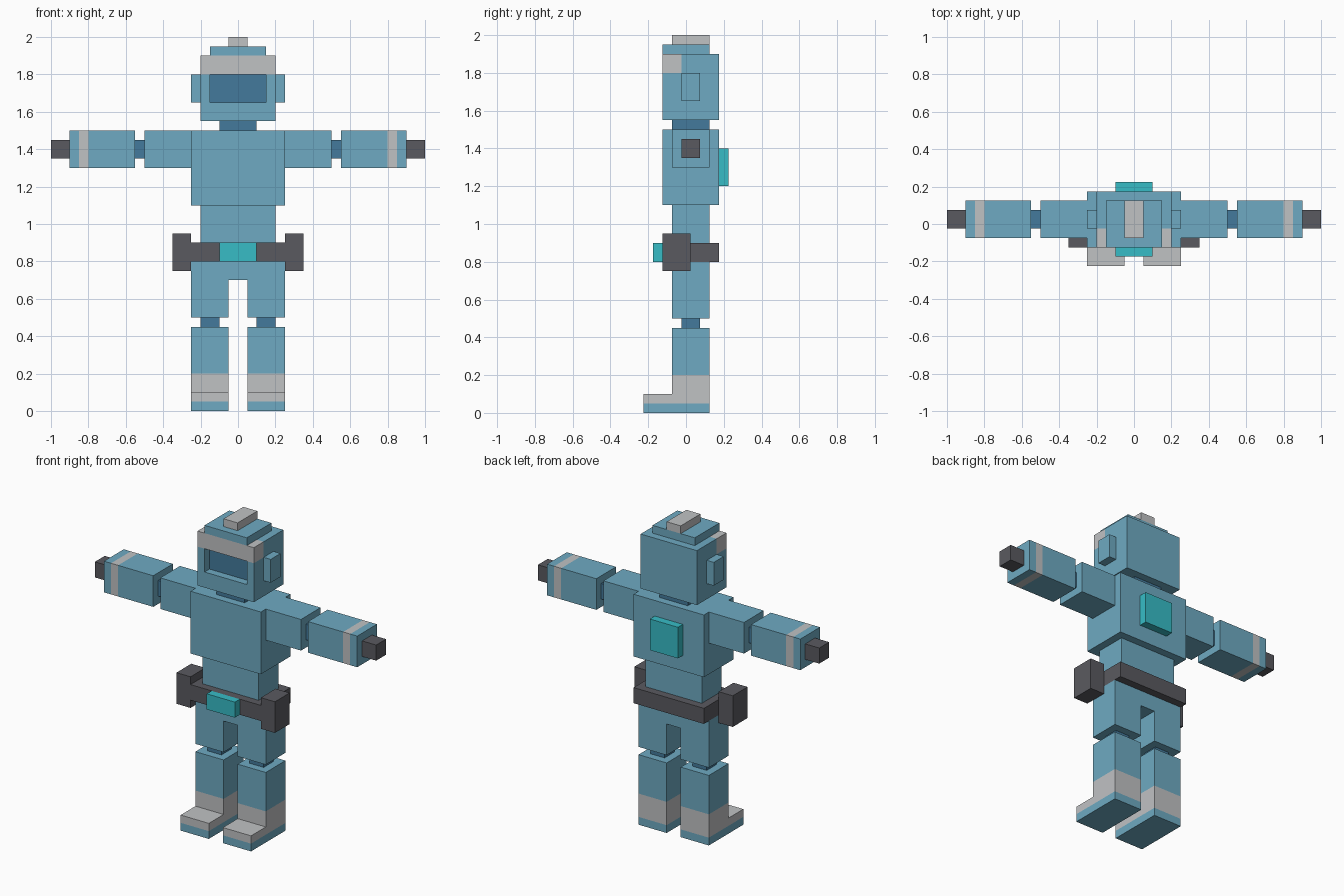
import bpy, bmesh
from mathutils import Vector

if "Cube" in bpy.data.objects:
    bpy.data.objects.remove(bpy.data.objects["Cube"])


def material(name, rgb):
    m = bpy.data.materials.new(name)
    lin = [((c / 255 + 0.055) / 1.055) ** 2.4 for c in rgb]
    m.diffuse_color = (*lin, 1)
    m.use_nodes = True
    m.node_tree.nodes["Principled BSDF"].inputs["Base Color"].default_value = m.diffuse_color
    return m


SUIT = material("suit blue", (110, 170, 194))
TRIM = material("light grey trim", (192, 194, 196))
JOINT = material("deep blue joint", (68, 122, 156))
GEAR = material("dark grey gear", (90, 90, 96))
GLOW = material("bright teal", (55, 188, 198))
AXES = {"x": Vector((1, 0, 0)), "y": Vector((0, 1, 0)), "z": Vector((0, 0, 1))}


def cut(bm, cuts):
    """Split faces along axis planes, so they can take another colour."""
    for axis, value in cuts:
        bmesh.ops.bisect_plane(bm, geom=bm.verts[:] + bm.edges[:] + bm.faces[:], dist=1e-5,
                               plane_co=AXES[axis] * value, plane_no=AXES[axis])


def finish(name, bm, mats, rule=None):
    bmesh.ops.recalc_face_normals(bm, faces=bm.faces[:])
    if rule:
        for f in bm.faces:
            f.material_index = rule(f.calc_center_median())
    mesh = bpy.data.meshes.new(name)
    bm.to_mesh(mesh)
    bm.free()
    for m in mats:
        mesh.materials.append(m)
    obj = bpy.data.objects.new(name, mesh)
    bpy.context.collection.objects.link(obj)
    return obj


def box_mesh(x, y, z):
    bm = bmesh.new()
    bmesh.ops.create_cube(bm, size=1)
    for v in bm.verts:
        for i, (lo, hi) in enumerate((sorted(x), y, z)):
            v.co[i] = lo if v.co[i] < 0 else hi
    return bm


def box(name, x, y, z, mat):
    return finish(name, box_mesh(x, y, z), [mat])


def prism(points, direction):
    """Extrude a closed outline of 3D points."""
    bm = bmesh.new()
    face = bm.faces.new([bm.verts.new(p) for p in points])
    new = bmesh.ops.extrude_face_region(bm, geom=[face])["geom"]
    verts = [g for g in new if isinstance(g, bmesh.types.BMVert)]
    bmesh.ops.translate(bm, verts=verts, vec=direction)
    return bm


THICK = (-0.075, 0.125)    # depth of limbs and waist
DEEP = (-0.125, 0.175)     # depth of chest, head and belt
SLIM = (-0.025, 0.075)     # depth of joints

# Helmet with brow band and sunken visor
bm = box_mesh((-0.2, 0.2), DEEP, (1.55, 1.9))
cut(bm, [("x", -0.15), ("x", 0.15), ("z", 1.65), ("z", 1.8), ("y", -0.025)])
visor = [f for f in bm.faces if f.normal.y < -0.9
         and abs(f.calc_center_median().x) < 0.15
         and 1.65 < f.calc_center_median().z < 1.8]
sunk = bmesh.ops.extrude_discrete_faces(bm, faces=visor)["faces"]
bmesh.ops.translate(bm, verts=list({v for f in sunk for v in f.verts}), vec=(0, 0.05, 0))


def helmet_colour(c):
    if c.z > 1.801 and c.y < -0.025:
        return 1
    if abs(c.y + 0.075) < 1e-4 and abs(c.x) < 0.149 and 1.651 < c.z < 1.799:
        return 2
    return 0


finish("helmet", bm, [SUIT, TRIM, JOINT], helmet_colour)
box("helmet_cap", (-0.15, 0.15), (-0.125, 0.125), (1.9, 1.95), SUIT)
box("helmet_crest", (-0.05, 0.05), THICK, (1.95, 2.0), TRIM)

# Body
box("neck", (-0.1, 0.1), THICK, (1.5, 1.55), JOINT)
box("chest", (-0.25, 0.25), DEEP, (1.1, 1.5), SUIT)
box("back_pack", (-0.1, 0.1), (0.175, 0.225), (1.2, 1.4), GLOW)
box("waist", (-0.2, 0.2), THICK, (0.9, 1.1), SUIT)
box("belt", (-0.25, 0.25), DEEP, (0.8, 0.9), GEAR)
box("belt_buckle", (-0.1, 0.1), (-0.175, -0.125), (0.8, 0.9), GLOW)

# Hips and thighs as one arch
arch = [(-0.25, 0.5), (-0.05, 0.5), (-0.05, 0.7), (0.05, 0.7),
        (0.05, 0.5), (0.25, 0.5), (0.25, 0.8), (-0.25, 0.8)]
finish("hips_and_thighs", prism([(x, THICK[0], z) for x, z in arch], (0, 0.2, 0)), [SUIT])

for s, side in ((-1, "right"), (1, "left")):
    def span(a, b):
        return (s * a, s * b)

    box(side + "_ear_piece", span(0.2, 0.25), SLIM, (1.65, 1.8), SUIT)
    box(side + "_pouch", span(0.25, 0.35), (-0.125, 0.025), (0.75, 0.95), GEAR)

    # Arm with cuff stripe
    box(side + "_upper_arm", span(0.25, 0.5), THICK, (1.3, 1.5), SUIT)
    box(side + "_elbow", span(0.5, 0.55), SLIM, (1.35, 1.45), JOINT)
    bm = box_mesh(span(0.55, 0.9), THICK, (1.3, 1.5))
    cut(bm, [("x", s * 0.8), ("x", s * 0.85)])
    finish(side + "_forearm", bm, [SUIT, TRIM], lambda c: int(0.8 < abs(c.x) < 0.85))
    box(side + "_hand", span(0.9, 1.0), SLIM, (1.35, 1.45), GEAR)

    # Lower leg and boot from an L-shaped profile
    box(side + "_knee", span(0.1, 0.2), SLIM, (0.45, 0.5), JOINT)
    boot = [(-0.225, 0), (0.125, 0), (0.125, 0.45), (-0.075, 0.45), (-0.075, 0.1), (-0.225, 0.1)]
    bm = prism([(s * 0.05, y, z) for y, z in boot], (s * 0.2, 0, 0))
    cut(bm, [("z", 0.05), ("z", 0.2)])
    finish(side + "_shin_and_boot", bm, [SUIT, TRIM], lambda c: int(0.05 < c.z < 0.2))
